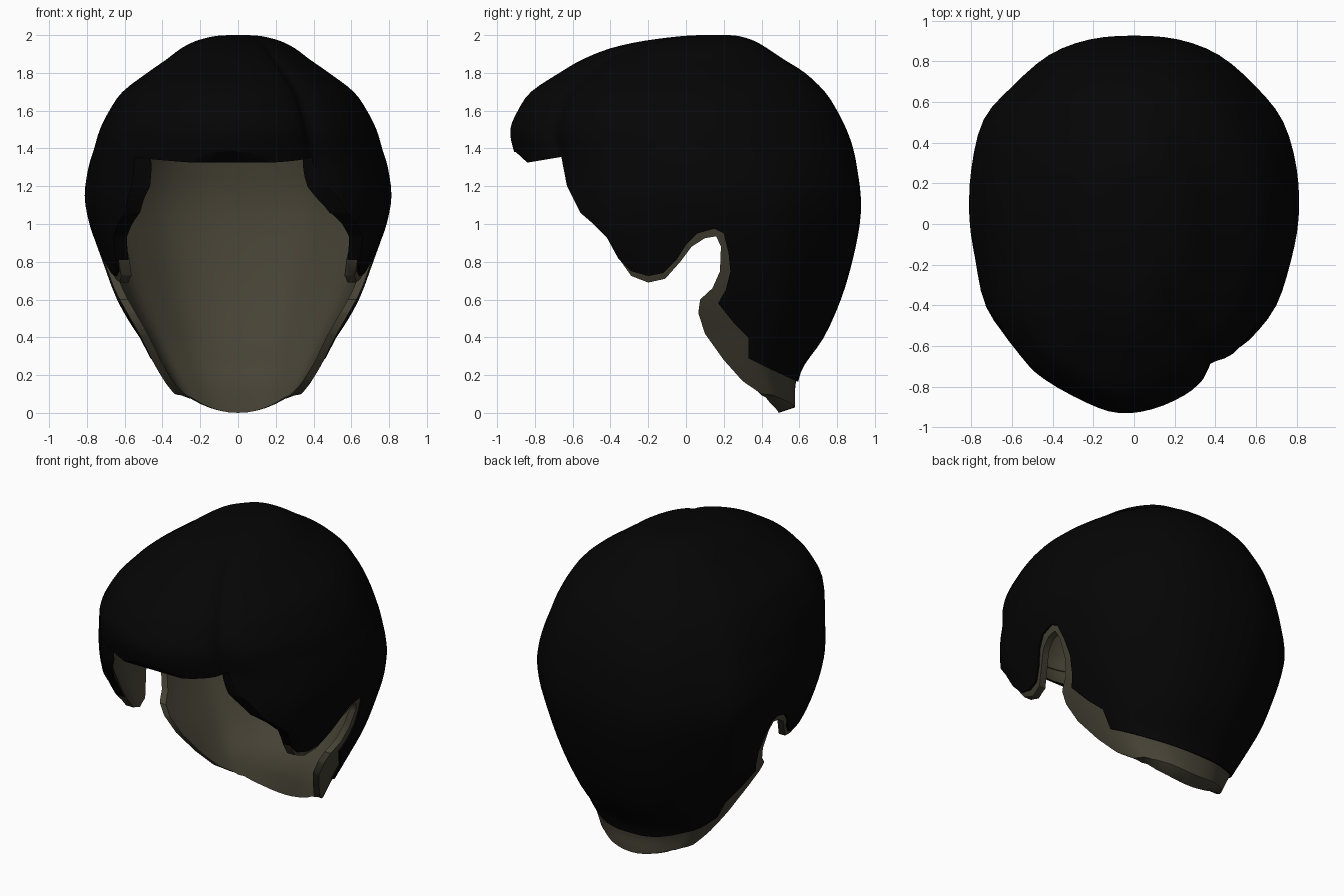
import bpy, bmesh
from mathutils import Vector

if "Cube" in bpy.data.objects:
    bpy.data.objects.remove(bpy.data.objects["Cube"])


def material(name, rgb):
    m = bpy.data.materials.new(name)
    m.diffuse_color = (*rgb, 1)
    m.use_nodes = True
    m.node_tree.nodes["Principled BSDF"].inputs["Base Color"].default_value = m.diffuse_color
    return m


black = material("hair black", (0.0015, 0.0015, 0.0015))
olive = material("lining olive", (0.062, 0.055, 0.036))

# Plan outline of the head of hair (x, y), with the parting dent at front right
PLAN = [(0, .93), (-.22, .91), (-.42, .83), (-.6, .67), (-.74, .5), (-.8, .25), (-.81, 0),
        (-.78, -.22), (-.73, -.45), (-.6, -.64), (-.48, -.75), (-.25, -.87), (-.08, -.92),
        (.1, -.9), (.27, -.83), (.37, -.75), (.41, -.67), (.53, -.62), (.66, -.47),
        (.76, -.24), (.81, 0), (.8, .25), (.73, .47), (.6, .67), (.42, .83), (.22, .91)]

# Levels: height, half width, front y, back y
LEVELS = [(2.0, .04, .08, .22), (1.995, .12, -.02, .28), (1.97, .22, -.22, .36),
          (1.93, .30, -.40, .43), (1.87, .38, -.55, .52), (1.8, .48, -.67, .63),
          (1.7, .61, -.82, .735), (1.6, .68, -.89, .80), (1.5, .73, -.93, .85),
          (1.4, .76, -.915, .885), (1.3, .79, -.88, .905), (1.15, .81, -.85, .925),
          (1.0, .785, -.82, .92), (.8, .72, -.75, .88), (.6, .64, -.62, .82),
          (.4, .53, -.4, .73), (.25, .45, -.2, .625), (.15, .39, -.05, .592),
          (.05, .33, .05, .59), (-.1, .28, .1, .58)]

# Side profiles (y, z) of the lower edges: face opening, sideburn, ear notch, nape
HAIR_EDGE = [(-1.1, 1.38), (-.9, 1.38), (-.84, 1.325), (-.66, 1.355), (-.63, 1.2), (-.56, 1.06),
             (-.49, 1.0), (-.42, .93), (-.36, .82), (-.29, .75), (-.2, .725), (-.12, .74),
             (-.05, .81), (0, .89), (.06, .95), (.15, .975), (.2, .95), (.225, .85),
             (.235, .75), (.21, .65), (.17, .58), (.25, .48), (.33, .4), (.33, .29),
             (.45, .23), (.59, .165), (1.1, .15)]
LINING_EDGE = [(-1.1, 1.43), (-.6, 1.43), (-.57, 1.2), (-.47, 1.03), (-.39, .92), (-.35, .81),
               (-.29, .725), (-.2, .69), (-.11, .71), (-.03, .8), (.03, .88), (.1, .925),
               (.16, .935), (.185, .88), (.18, .75), (.14, .66), (.075, .6), (.065, .53),
               (.1, .42), (.2, .25), (.3, .09), (.4, .01), (.49, 0), (.58, .03), (1.1, .04)]


def clamp(v):
    return max(0, min(1, v))


def refine(points, steps, closed):
    """Smooth curve through the points."""
    n = len(points)
    pts = [Vector(p) for p in points]
    at = (lambda i: pts[i % n]) if closed else (lambda i: pts[max(0, min(n - 1, i))])
    out = []
    for i in range(n if closed else n - 1):
        a, b, c, d = at(i - 1), at(i), at(i + 1), at(i + 2)
        for s in range(steps):
            t = s / steps
            out.append(b + (c - a) * (t / 2) + (a * 2 - b * 5 + c * 4 - d) * (t * t / 2)
                       + (b * 3 - a - c * 3 + d) * (t ** 3 / 2))
    if not closed:
        out.append(pts[-1])
    return out


plan = refine(PLAN, 3, True)
levels = refine(LEVELS, 3, False)
n = len(plan)


def plan_at(i, z):
    """Plan point; the parting dent fades out below the fringe."""
    p, q = plan[i], plan[-i % n]
    if p.x <= 0 or q.x >= 0:
        return p
    return Vector((-q.x, q.y)).lerp(p, clamp((z - .95) / .4))


def skin(bm, inset, mat, inward):
    """One closed dome, inset from the outside of the hair."""
    rings = []
    for z, w, f, b in levels:
        if inset and w < .2:
            continue
        low = clamp((.35 - z) / .3)             # the nape rim is thicker
        w, f, b = w - inset, f + inset * 1.3, b - inset * (1 + low * .7 * (inset > .03))
        ring_z = z - inset * clamp((z - 1.2) / .6)
        if z < 0:
            ring_z += inset * .25
        ring = []
        for i in range(n):
            p = plan_at(i, z)
            ring.append(bm.verts.new((p.x / .81 * w, f + (p.y + .92) / 1.85 * (b - f), ring_z)))
        rings.append(ring)
    faces = [bm.faces.new(rings[0]), bm.faces.new(rings[-1])]
    for r, s in zip(rings, rings[1:]):
        for i in range(n):
            j = (i + 1) % n
            faces.append(bm.faces.new((r[i], r[j], s[j], s[i])))
    bmesh.ops.recalc_face_normals(bm, faces=faces)
    if inward:
        bmesh.ops.reverse_faces(bm, faces=faces)
    for face in faces:
        face.material_index = mat


def to_object(name, bm, mats):
    me = bpy.data.meshes.new(name)
    bm.to_mesh(me)
    bm.free()
    ob = bpy.data.objects.new(name, me)
    bpy.context.collection.objects.link(ob)
    for m in mats:
        me.materials.append(m)
    return ob


def profile_block(edge, lift):
    """Side profile swept across x, its low points rising away from the middle."""
    bm = bmesh.new()
    outline = edge + [(1.1, 2.3), (-1.1, 2.3)]
    xs = [-1.2] + [i * .05 for i in range(-7, 8)] + [1.2]
    rings = [[bm.verts.new((x, y, z + min(.09, lift * x * x) * clamp((.35 - z) / .3)))
              for y, z in outline] for x in xs]
    bm.faces.new(rings[0])
    bm.faces.new(rings[-1])
    for r, s in zip(rings, rings[1:]):
        for i in range(len(r)):
            j = (i + 1) % len(r)
            bm.faces.new((r[i], r[j], s[j], s[i]))
    bmesh.ops.recalc_face_normals(bm, faces=bm.faces)
    return bm


def shell(name, outer, inner, edge, lift, mats):
    """Hollow dome trimmed to a side profile."""
    bm = bmesh.new()
    skin(bm, outer, 0, False)
    skin(bm, inner, len(mats) - 1, True)
    ob = to_object(name, bm, mats)
    cutter = to_object(name + "_cutter", profile_block(edge, lift), mats[:1])
    cutter.hide_render = True

    mod = ob.modifiers.new("trim", "BOOLEAN")
    mod.operation = "INTERSECT"
    mod.solver = "EXACT"
    mod.object = cutter
    bpy.ops.object.select_all(action="DESELECT")
    bpy.context.view_layer.objects.active = ob
    ob.select_set(True)
    bpy.ops.object.modifier_apply(modifier=mod.name)
    bpy.data.objects.remove(cutter)
    bpy.ops.object.shade_smooth_by_angle(angle=.6)


# Black hair with olive inside, and the olive lining that shows below its edge
shell("hair", 0, .05, HAIR_EDGE, 0, [black, olive])
shell("lining", .012, .056, LINING_EDGE, 1.2, [olive])
